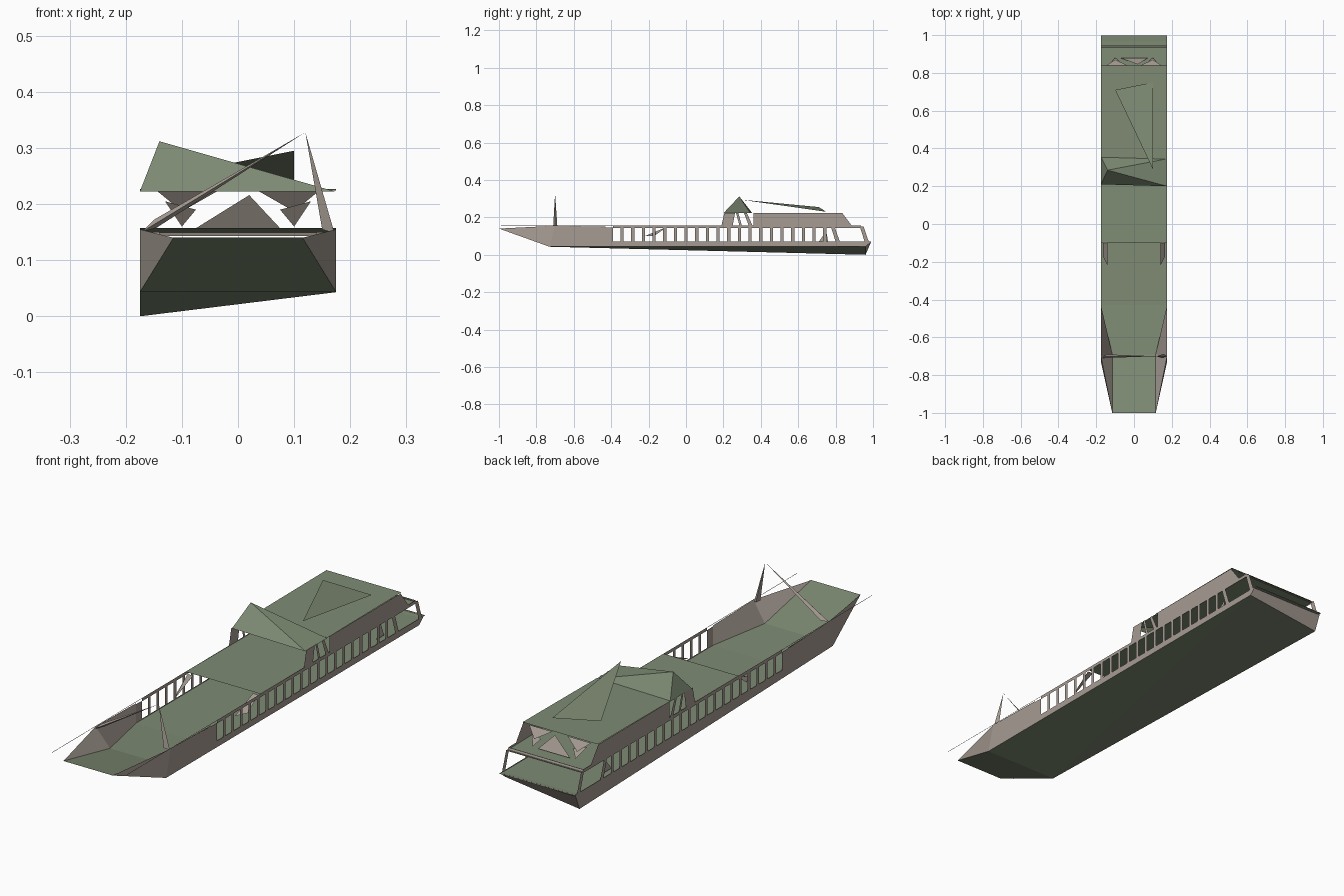
import bpy

cube = bpy.data.objects.get("Cube")
if cube:
    bpy.data.objects.remove(cube)


def material(name, colour):
    mat = bpy.data.materials.new(name)
    mat.use_nodes = True
    mat.diffuse_color = (*colour, 1)
    mat.node_tree.nodes["Principled BSDF"].inputs["Base Color"].default_value = (*colour, 1)
    return mat


green = material("grey green", (0.21, 0.26, 0.175))
grey = material("warm grey", (0.38, 0.33, 0.29))


def sheet(name, mat, *faces):
    """Flat panels, each given as a ring of points."""
    verts = [p for f in faces for p in f]
    rings, n = [], 0
    for f in faces:
        rings.append(list(range(n, n + len(f))))
        n += len(f)
    mesh = bpy.data.meshes.new(name)
    mesh.from_pydata(verts, [], rings)
    mesh.materials.append(mat)
    obj = bpy.data.objects.new(name, mesh)
    bpy.context.collection.objects.link(obj)
    return obj


def side_panel(x, *yz):
    """A ring of (y, z) points on the plane at x, facing outward."""
    ring = [(x, y, z) for y, z in yz]
    return ring if x > 0 else ring[::-1]


def across(w, y1, z1, y2, z2):
    """A full-width panel running from one height to another."""
    return [(-w, y1, z1), (w, y1, z1), (w, y2, z2), (-w, y2, z2)]


W = 0.175      # half beam
B = 0.115      # half width of the bow edge
KEEL = 0.043   # height of the chine
LOW = 0.07     # top of the low side wall
TOP = 0.157    # top rail and upper deck
ROOF = 0.224

# Hull bottom, twisted down towards one stern corner
fr, fl = (W, -0.73, KEEL), (-W, -0.73, KEEL)
br, bl = (W, 0.96, KEEL), (-W, 0.96, 0)
sheet("hull_bottom", green, [fl, br, fr], [fl, bl, br])
sheet("bow_face", green, [(-B, -1, 0.14), fl, fr, (B, -1, 0.14)])
sheet("transom", grey, [br, bl, (-W, 0.99, LOW), (W, 0.99, LOW)])

# Decks inside the hull
sheet("bow_deck", green, across(B, -1, 0.14, -0.69, 0.075))
sheet("main_deck", green,
      [(-B, -0.69, 0.075), (B, -0.69, 0.075), (W, -0.43, 0.066), (-W, -0.43, 0.066)],
      across(W, -0.43, 0.066, 0.99, 0.066))

for x, label in ((W, "left"), (-W, "right")):
    s = 1 if x > 0 else -1
    stern_z = KEEL if s > 0 else 0
    # Side wall, bow flare and sloping inner bulwark
    wall = side_panel(x, (-0.73, KEEL), (0.96, stern_z), (0.99, LOW), (-0.39, LOW),
                      (-0.39, 0.145), (-0.7, 0.155))
    flare = [(s * B, -1, 0.14), (x, -0.73, KEEL), (x, -0.7, 0.155)]
    bulwark = [[(s * B, -1, 0.14), (x, -0.7, 0.155), (s * B, -0.69, 0.075)],
               [(s * B, -0.69, 0.075), (x, -0.7, 0.155), (x, -0.43, 0.15), (x, -0.43, 0.066)]]
    sheet(label + "_hull_side", grey, wall, flare if s > 0 else flare[::-1])
    sheet(label + "_bulwark", grey, *bulwark)

    # Top rail and the row of posts below it
    rail = side_panel(x, (-0.39, 0.143), (0.94, 0.143), (0.935, TOP), (-0.39, TOP))
    wire = side_panel(x, (-0.99, 0.155), (-0.39, 0.155), (-0.39, TOP), (-0.99, TOP))
    sheet(label + "_rail", grey, rail, wire)
    posts = []
    for i in range(20):
        y = -0.35 + i * 0.057
        posts.append(side_panel(x, (y, LOW), (y + 0.017, LOW), (y + 0.017, 0.143), (y, 0.143)))
    for y in (0.8, 0.955):
        posts.append(side_panel(x, (y, LOW), (y + 0.022, LOW), (y - 0.005, 0.15), (y - 0.025, 0.15)))
    sheet(label + "_posts", grey, *posts)

    # Stair from the main deck
    sheet(label + "_stair", grey,
          [(s * 0.14, -0.22, 0.1), (s * 0.165, -0.17, 0.1), (s * 0.165, -0.1, 0.15), (s * 0.14, -0.1, 0.15)])
    sheet(label + "_stern_brace", grey,
          [(s * 0.15, 0.71, LOW), (s * 0.15, 0.76, LOW), (s * 0.14, 0.75, 0.125)])

    # Cabin side and slim wheelhouse legs
    sheet(label + "_cabin_wall", grey,
          side_panel(x, (0.36, TOP), (0.885, TOP), (0.835, ROOF), (0.36, ROOF)))
    legs = [side_panel(x, (0.19, TOP), (0.25, TOP), (0.262, ROOF), (0.205, ROOF)),
            side_panel(x, (0.285, TOP), (0.298, TOP), (0.28, ROOF), (0.268, ROOF)),
            side_panel(x, (0.335, TOP), (0.355, TOP), (0.325, ROOF), (0.31, ROOF))]
    sheet(label + "_wheelhouse_legs", grey, *legs)

    # Torn upper pieces of the cabin's rear screen
    sheet(label + "_rear_screen", grey,
          [(s * 0.145, 0.84, ROOF), (s * 0.1, 0.87, 0.187), (s * 0.035, 0.84, ROOF)],
          [(s * 0.13, 0.845, 0.205), (s * 0.1, 0.88, 0.16), (s * 0.075, 0.86, 0.19)])

sheet("rear_screen_middle", grey, [(-0.075, 0.88, TOP), (0.075, 0.88, TOP), (0.02, 0.845, 0.216)])

# Upper deck, with a stern lip
sheet("upper_deck", green, across(W, -0.1, TOP, 0.945, 0.148))
sheet("stern_rail", grey, across(W, 0.94, 0.143, 0.935, TOP))
sheet("stern_sill", green, across(W, 0.97, 0.068, 0.998, LOW))

# Cabin roof
sheet("cabin_roof", green, across(W, 0.345, ROOF, 0.84, 0.227))

# Wheelhouse roof, a lopsided four-sided tent
peak = (-0.14, 0.285, 0.312)
base = [(-W, 0.21, 0.222), (W, 0.2, 0.222), (W, 0.345, 0.222), (-W, 0.355, 0.222)]
sheet("wheelhouse_roof", green, *[[base[i], base[(i + 1) % 4], peak] for i in range(4)])

# Tilted awning over the cabin
sheet("awning", green, [(0.1, 0.29, 0.295), (0.1, 0.75, 0.23), (-0.1, 0.71, 0.255)])

# Mast and its stay
tip = (0.12, -0.7, 0.328)
sheet("mast", grey,
      [(0.15, -0.71, 0.155), (0.172, -0.7, 0.148), tip],
      [(0.172, -0.7, 0.148), (0.155, -0.688, 0.155), tip],
      [(0.155, -0.688, 0.155), (0.15, -0.71, 0.155), tip])
sheet("mast_stay", grey,
      [(-0.172, -0.71, 0.15), (-0.145, -0.69, 0.158), tip],
      [(-0.172, -0.71, 0.15), (-0.15, -0.7, 0.172), tip])
